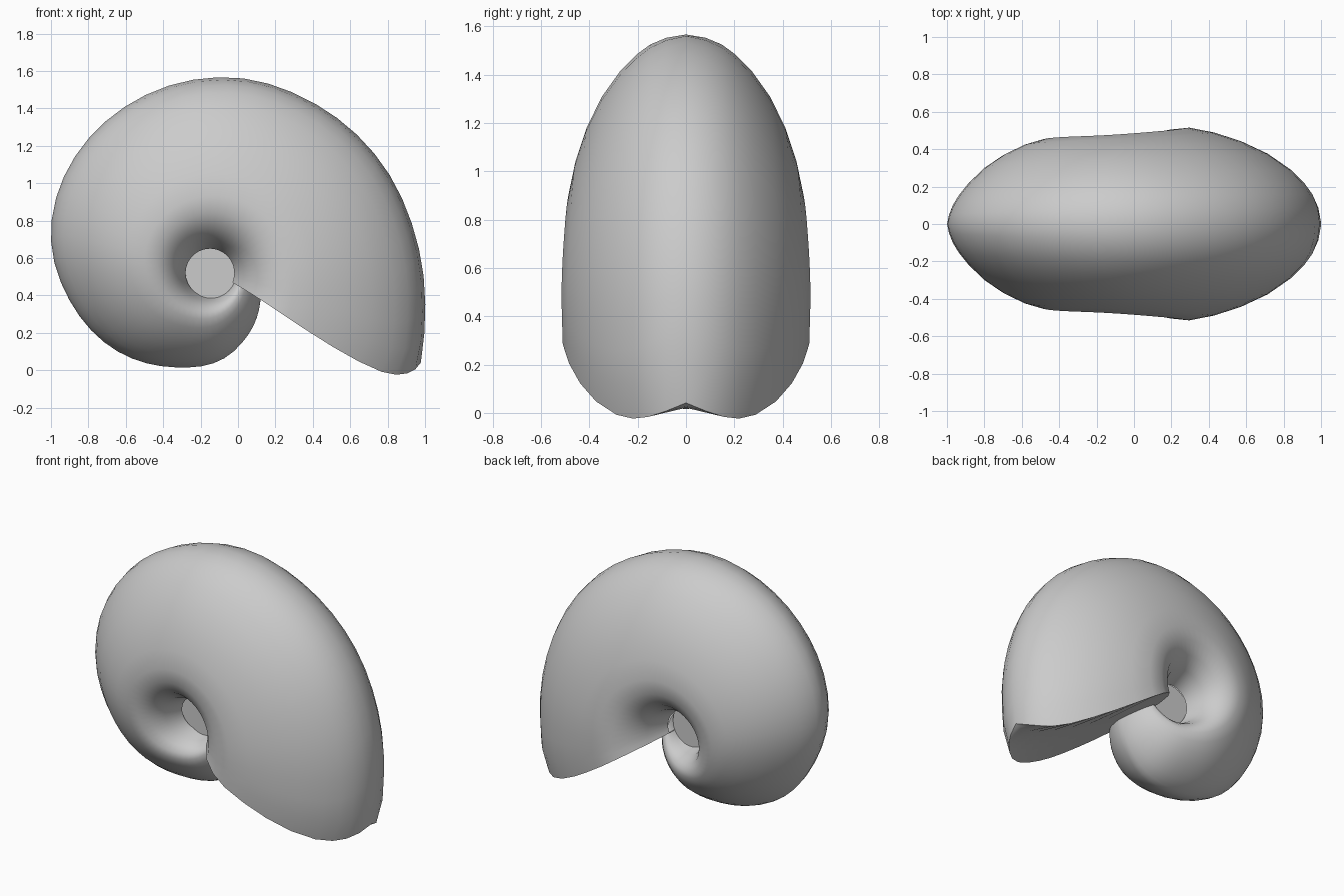
import bpy, bmesh, math

if "Cube" in bpy.data.objects:
    bpy.data.objects.remove(bpy.data.objects["Cube"])

CX, CZ = -0.15, 0.52   # spiral axis
HOLE = 0.13            # umbilicus radius

# angle (deg), outer radius of the whorl
RADIUS = [(-31, 1.235), (-23, 1.225), (-12, 1.175), (10, 1.118), (30, 1.093), (59, 1.065),
          (82, 1.054), (110, 1.012), (146, .937), (168, .869), (191, .765),
          (215, .669), (248, .543), (276, .473), (300, .394), (333, .304), (390, .2)]
# angle, half width of the whorl
WIDTH = [(-31, .51), (0, .515), (40, .50), (90, .475), (140, .46), (180, .435),
         (220, .385), (260, .32), (300, .26), (340, .2), (390, .12)]
# half section from keel to umbilicus: radial fraction, width fraction
SECTION = [(1, 0), (.985, .17), (.955, .31), (.91, .43), (.84, .565), (.72, .73), (.58, .86),
           (.44, .95), (.31, 1), (.21, .98), (.12, .88), (.05, .7), (0, .42)]


def smooth(table, x):
    """Cubic interpolation through a table of (x, value)."""
    n = len(table)
    i = 0
    while i < n - 2 and x > table[i + 1][0]:
        i += 1

    def slope(k):
        a, b = table[max(k - 1, 0)], table[min(k + 1, n - 1)]
        return (b[1] - a[1]) / (b[0] - a[0])
    (x0, y0), (x1, y1) = table[i], table[i + 1]
    h = x1 - x0
    t = min(max((x - x0) / h, 0), 1)
    return ((2*t**3 - 3*t**2 + 1) * y0 + (t**3 - 2*t**2 + t) * h * slope(i)
            + (3*t**2 - 2*t**3) * y1 + (t**3 - t**2) * h * slope(i + 1))


def shell_point(deg, f, y):
    """Point of the whorl; the keel grows more pointed toward the early whorls."""
    a = math.radians(deg)
    r = HOLE + f * (smooth(RADIUS, deg) - HOLE)
    p = 1 + .3 * min(max((deg - 90) / 90, 0), 1)
    if f < .31:
        p = 1
    half = math.copysign(abs(y) ** p, y) * smooth(WIDTH, deg)
    return CX + r * math.cos(a), half, CZ + r * math.sin(a)


def finish(bm, name):
    bmesh.ops.recalc_face_normals(bm, faces=bm.faces[:])
    me = bpy.data.meshes.new(name)
    bm.to_mesh(me)
    bm.free()
    ob = bpy.data.objects.new(name, me)
    bpy.context.collection.objects.link(ob)
    bpy.context.view_layer.objects.active = ob
    ob.select_set(True)
    bpy.ops.object.shade_smooth_by_angle(angle=math.radians(40))
    ob.select_set(False)


# coiled shell: section swept round the spiral, with a wavy mouth rim
full = [(f, -y) for f, y in SECTION[:0:-1]] + SECTION
STEPS, N = 56, len(SECTION)
bm = bmesh.new()
rings = []
for i in range(STEPS + 1):
    ring = []
    for j, (f, y) in enumerate(full):
        s = abs(j - N + 1) / (N - 1)
        start = -23 - 8 * math.sin(math.pi * s)
        ring.append(bm.verts.new(shell_point(start + (390 - start) * i / STEPS, f, y)))
    rings.append(ring)
for a, b in zip(rings, rings[1:]):
    for j in range(len(full) - 1):
        bm.faces.new((a[j], a[j + 1], b[j + 1], b[j]))
finish(bm, "coiled_shell")

# wall closing the mouth, dished toward a straight middle line
bm = bmesh.new()
rows = []
for k, (f, y) in enumerate(SECTION):
    start = -23 - 8 * math.sin(math.pi * k / (N - 1))
    mid = bm.verts.new(shell_point(-23 - 4 * math.sin(math.pi * k / (N - 1)), f, 0))
    rows.append([bm.verts.new(shell_point(start, f, -y)), mid,
                 bm.verts.new(shell_point(start, f, y))])
for a, b in zip(rows, rows[1:]):
    for j in range(2):
        bm.faces.new((a[j], a[j + 1], b[j + 1], b[j]))
bmesh.ops.remove_doubles(bm, verts=bm.verts[:], dist=1e-4)
finish(bm, "mouth_wall")

# plug that closes the umbilicus on both sides
bm = bmesh.new()
bmesh.ops.create_cone(bm, cap_ends=True, segments=24, radius1=.16, radius2=.16, depth=.3)
for v in bm.verts:
    x, y, z = v.co
    v.co = (CX - .02 + x, z, CZ + .005 + y)
finish(bm, "umbilicus_plug")
